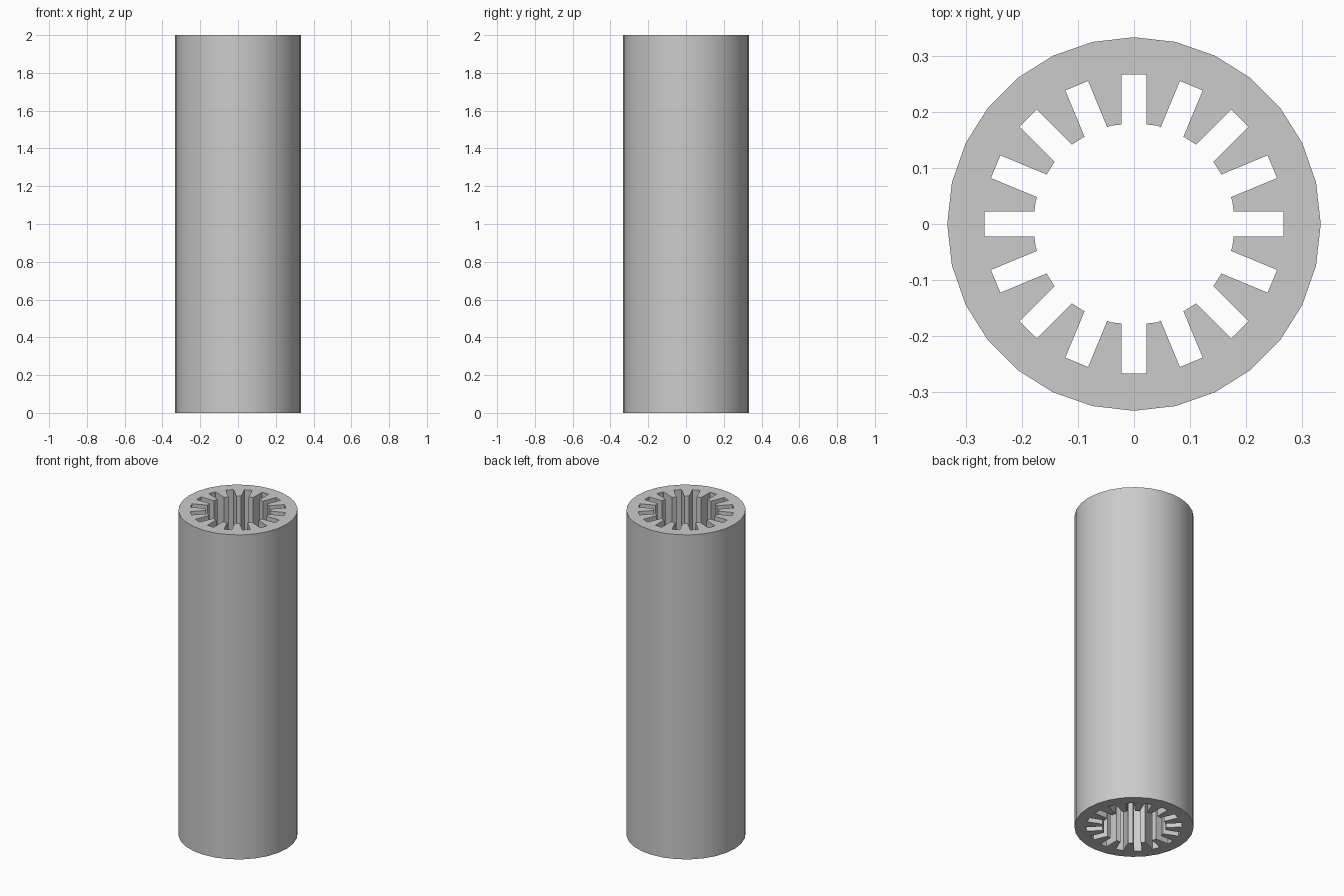
import bpy
import bmesh
from math import asin, cos, pi, radians, sin, tau

cube = bpy.data.objects.get("Cube")
if cube:
    bpy.data.objects.remove(cube, do_unlink=True)

HEIGHT = 2.0
OUTER_RADIUS, BORE_RADIUS, SLOT_RADIUS = 0.333, 0.18, 0.267
SIDES, SLOTS, HALF_SLOT = 28, 16, 0.022


def polar(radius, angle):
    return (radius * cos(angle), radius * sin(angle))


def bore_radius(angle):
    """Distance to the flat-sided bore in a given direction."""
    step = tau / SIDES
    return BORE_RADIUS * cos(step / 2) / cos(angle % step - step / 2)


def slotted_bore():
    """Bore outline with straight-sided slots cut outward into the wall."""
    points = []
    pitch = tau / SLOTS
    mouth = asin(HALF_SLOT / BORE_RADIUS)
    for i in range(SLOTS):
        a = i * pitch
        points.append(polar(bore_radius(a - mouth), a - mouth))
        for side in (-HALF_SLOT, HALF_SLOT):
            points.append((SLOT_RADIUS * cos(a) - side * sin(a),
                           SLOT_RADIUS * sin(a) + side * cos(a)))
        points.append(polar(bore_radius(a + mouth), a + mouth))
        # Bore corners that fall on the tip of this tooth
        for k in range(SIDES):
            corner = k * tau / SIDES
            if a + mouth + 0.01 < corner < a + pitch - mouth - 0.01:
                points.append(polar(BORE_RADIUS, corner))
    return points


def add_loop(bm, points):
    verts = [bm.verts.new((x, y, 0)) for x, y in points]
    return [bm.edges.new((v, verts[(i + 1) % len(verts)])) for i, v in enumerate(verts)]


# Ring-shaped cross-section, extruded to full height
bm = bmesh.new()
outline = [polar(OUTER_RADIUS, i * tau / SIDES) for i in range(SIDES)]
edges = add_loop(bm, outline) + add_loop(bm, slotted_bore())
bmesh.ops.triangle_fill(bm, edges=edges, use_beauty=True)
extruded = bmesh.ops.extrude_face_region(bm, geom=bm.faces[:], use_keep_orig=True)
top = [g for g in extruded["geom"] if isinstance(g, bmesh.types.BMVert)]
bmesh.ops.translate(bm, verts=top, vec=(0, 0, HEIGHT))
bmesh.ops.recalc_face_normals(bm, faces=bm.faces[:])
mesh = bpy.data.meshes.new("splined_sleeve")
bm.to_mesh(mesh)
bm.free()

sleeve = bpy.data.objects.new("splined_sleeve", mesh)
bpy.context.collection.objects.link(sleeve)

# Plain grey material
grey = bpy.data.materials.new("plain grey")
grey.use_nodes = True
colour = (0.6, 0.6, 0.6, 1)
grey.diffuse_color = colour
grey.node_tree.nodes["Principled BSDF"].inputs["Base Color"].default_value = colour
mesh.materials.append(grey)

# Round outside, crisp rims and teeth
bpy.ops.object.select_all(action="DESELECT")
sleeve.select_set(True)
bpy.context.view_layer.objects.active = sleeve
bpy.ops.object.shade_smooth_by_angle(angle=radians(30))
